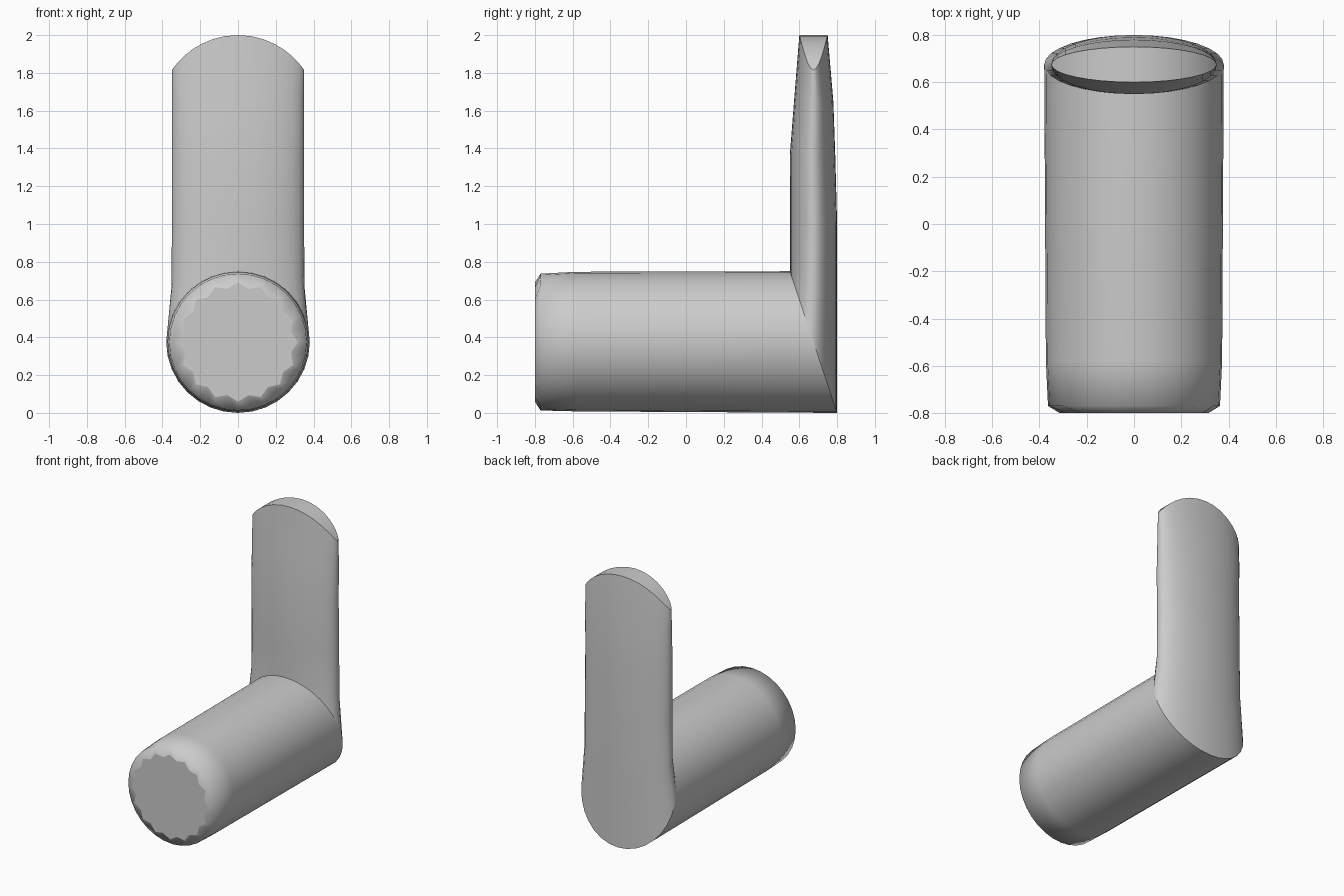
import bpy
import bmesh
import math

if "Cube" in bpy.data.objects:
    bpy.data.objects.remove(bpy.data.objects["Cube"])

N = 32                      # points per cross-section
ARC_R = 0.4235              # radius of the arched top edge
bm = bmesh.new()


def ring(rx, upper, lower, scale=lambda i: 1.0, arched=False):
    """Elliptical section; upper and lower are its (y, z) extremes."""
    verts = []
    for i in range(N):
        t = 2 * math.pi * i / N
        k = scale(i)
        x = rx * math.cos(t) * k
        f = 0.5 + 0.5 * math.sin(t) * k
        y = lower[0] + (upper[0] - lower[0]) * f
        z = lower[1] + (upper[1] - lower[1]) * f
        if arched:
            z = 2.0 - ARC_R + math.sqrt(ARC_R ** 2 - x ** 2)
        verts.append(bm.verts.new((x, y, z)))
    return verts


def bridge(a, b):
    for i in range(N):
        j = (i + 1) % N
        bm.faces.new((a[i], a[j], b[j], b[i]))


def mark_sharp(r):
    for i in range(N):
        e = bm.edges.get((r[i], r[(i + 1) % N]))
        e.smooth = False


# horizontal seat tube: rounded front, scalloped flat face, mitred rear
front = ring(0.315, (-0.8, 0.69), (-0.8, 0.06), lambda i: 0.91 if i % 2 else 1.0)
mitre = ring(0.38, (0.55, 0.75), (0.8, 0.0))
# upright: flattened tube tapering toward an arched top
top = ring(0.35, (0.60, 2.0), (0.75, 2.0), arched=True)
rings = [
    front,
    ring(0.364, (-0.77, 0.737), (-0.77, 0.013)),
    ring(0.373, (-0.58, 0.747), (-0.58, 0.008)),
    mitre,
    ring(0.352, (0.55, 0.80), (0.80, 0.54)),
    ring(0.35, (0.55, 1.0), (0.80, 1.0)),
    ring(0.35, (0.55, 1.37), (0.79, 1.37)),
    ring(0.35, (0.572, 1.65), (0.78, 1.65)),
    top,
]
for a, b in zip(rings, rings[1:]):
    bridge(a, b)

# front cap
bm.faces.new(front)
# arched top cap, strips running front to back
h = N // 2
bm.faces.new((top[0], top[1], top[N - 1]))
for i in range(1, h - 1):
    bm.faces.new((top[i], top[i + 1], top[N - i - 1], top[N - i]))
bm.faces.new((top[h - 1], top[h], top[h + 1]))

bmesh.ops.recalc_face_normals(bm, faces=bm.faces)
for f in bm.faces:
    f.smooth = True
for r in (front, mitre, top):
    mark_sharp(r)

mesh = bpy.data.meshes.new("seat_and_backrest")
bm.to_mesh(mesh)
bm.free()
obj = bpy.data.objects.new("seat_and_backrest", mesh)
bpy.context.collection.objects.link(obj)
